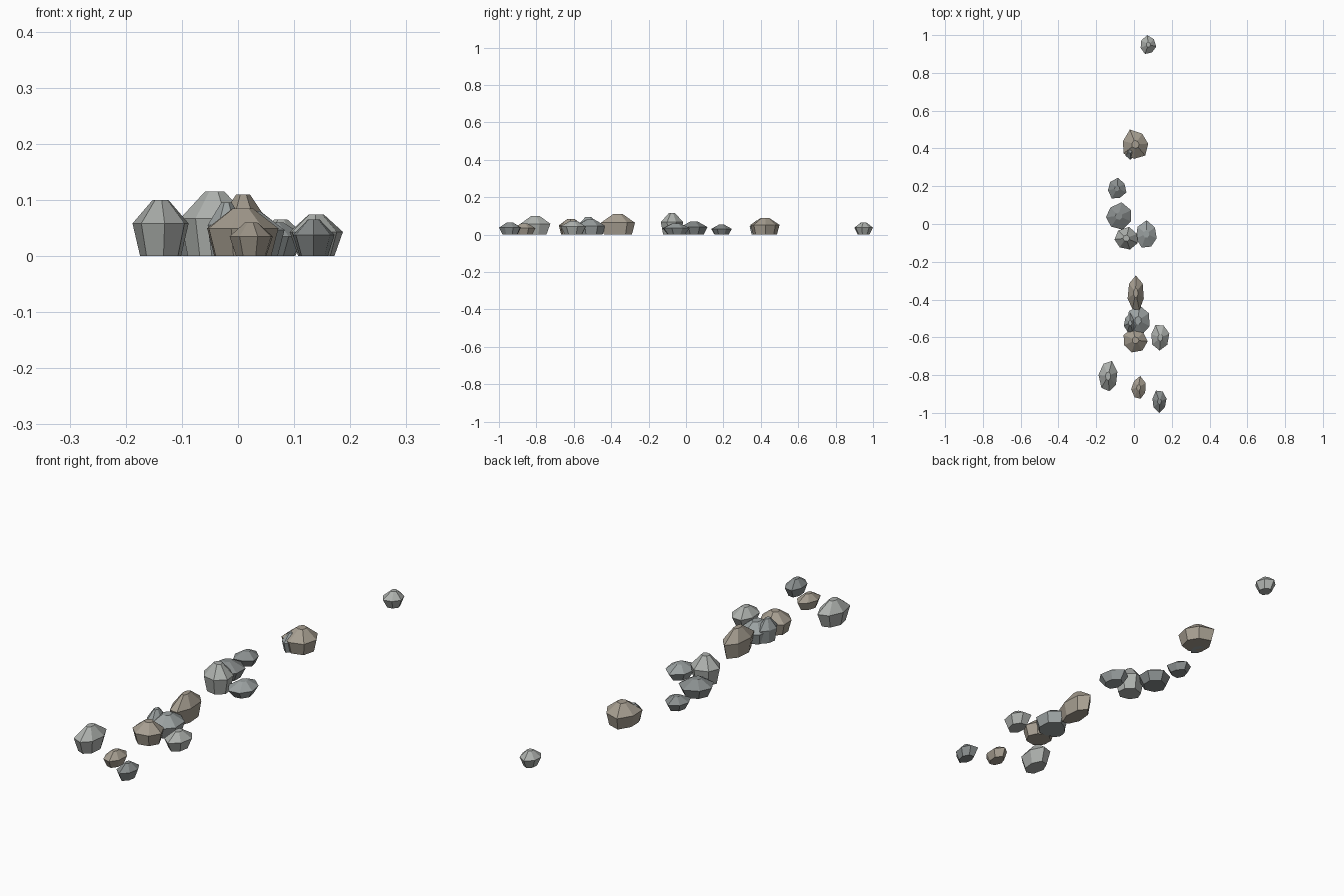
import bpy, bmesh, math, random

if "Cube" in bpy.data.objects:
    bpy.data.objects.remove(bpy.data.objects["Cube"])

random.seed(7)
SIDES = 7


def material(name, rgb):
    m = bpy.data.materials.new(name)
    m.diffuse_color = (*rgb, 1)
    m.use_nodes = True
    m.node_tree.nodes["Principled BSDF"].inputs["Base Color"].default_value = m.diffuse_color
    return m


MATS = {
    "light": material("light_grey_stone", (0.42, 0.44, 0.42)),
    "mid": material("mid_grey_stone", (0.33, 0.36, 0.36)),
    "dark": material("dark_grey_stone", (0.25, 0.27, 0.27)),
    "brown": material("brown_stone", (0.38, 0.34, 0.28)),
}


def fit(vals, lo, hi):
    a, b = min(vals), max(vals)
    return [lo + (v - a) / (b - a) * (hi - lo) for v in vals]


def rock(name, x0, x1, y0, y1, h, base, phase, tone):
    """Faceted stone: narrow base ring, wide waist ring, small flat cap."""
    angles = [math.radians(phase) + math.tau * i / SIDES for i in range(SIDES)]
    radii = [1.12] + [random.uniform(0.9, 1.08) for _ in range(SIDES - 1)]
    xs = fit([r * math.cos(a) for r, a in zip(radii, angles)], x0, x1)
    ys = fit([r * math.sin(a) for r, a in zip(radii, angles)], y0, y1)
    cx, cy = (x0 + x1) / 2, (y0 + y1) / 2
    bm = bmesh.new()
    rings = [[bm.verts.new((cx + (x - cx) * s, cy + (y - cy) * s, z))
              for x, y in zip(xs, ys)]
             for s, z in ((base, 0), (1, h * 0.58), (0.28, h))]
    for low, high in zip(rings, rings[1:]):
        for i in range(SIDES):
            j = (i + 1) % SIDES
            bm.faces.new((low[i], low[j], high[j], high[i]))
    bm.faces.new(rings[0][::-1])
    bm.faces.new(rings[-1])
    mesh = bpy.data.meshes.new(name)
    bm.to_mesh(mesh)
    bm.free()
    mesh.materials.append(MATS[tone])
    bpy.context.collection.objects.link(bpy.data.objects.new(name, mesh))


# Stones from back to front: x range, y range, height, base ratio, spike angle, tone
ROCKS = [
    (0.035, 0.118, 0.90, 1.00, 0.065, 0.62, 95, "light"),
    (-0.058, 0.075, 0.345, 0.50, 0.09, 0.82, 110, "brown"),
    (-0.05, 0.012, 0.34, 0.435, 0.075, 0.76, 270, "mid"),
    (-0.138, -0.04, 0.135, 0.245, 0.053, 0.68, 85, "dark"),
    (-0.148, -0.015, -0.03, 0.115, 0.07, 0.72, 80, "dark"),
    (0.01, 0.12, -0.125, 0.02, 0.06, 0.62, 90, "mid"),
    (-0.103, 0.02, -0.135, -0.015, 0.115, 0.78, 80, "light"),
    (-0.034, 0.052, -0.455, -0.273, 0.11, 0.82, 90, "brown"),
    (-0.04, 0.083, -0.59, -0.43, 0.08, 0.80, 85, "mid"),
    (-0.054, 0.013, -0.575, -0.47, 0.095, 0.80, 90, "mid"),
    (-0.055, 0.072, -0.68, -0.55, 0.085, 0.80, 100, "brown"),
    (0.092, 0.187, -0.67, -0.535, 0.074, 0.68, 270, "light"),
    (-0.188, -0.088, -0.885, -0.725, 0.10, 0.73, 70, "light"),
    (-0.015, 0.062, -0.925, -0.805, 0.06, 0.70, 80, "brown"),
    (0.098, 0.172, -1.00, -0.882, 0.065, 0.68, 270, "dark"),
]
for n, spec in enumerate(ROCKS, 1):
    rock(f"stone_{n:02d}", *spec)
